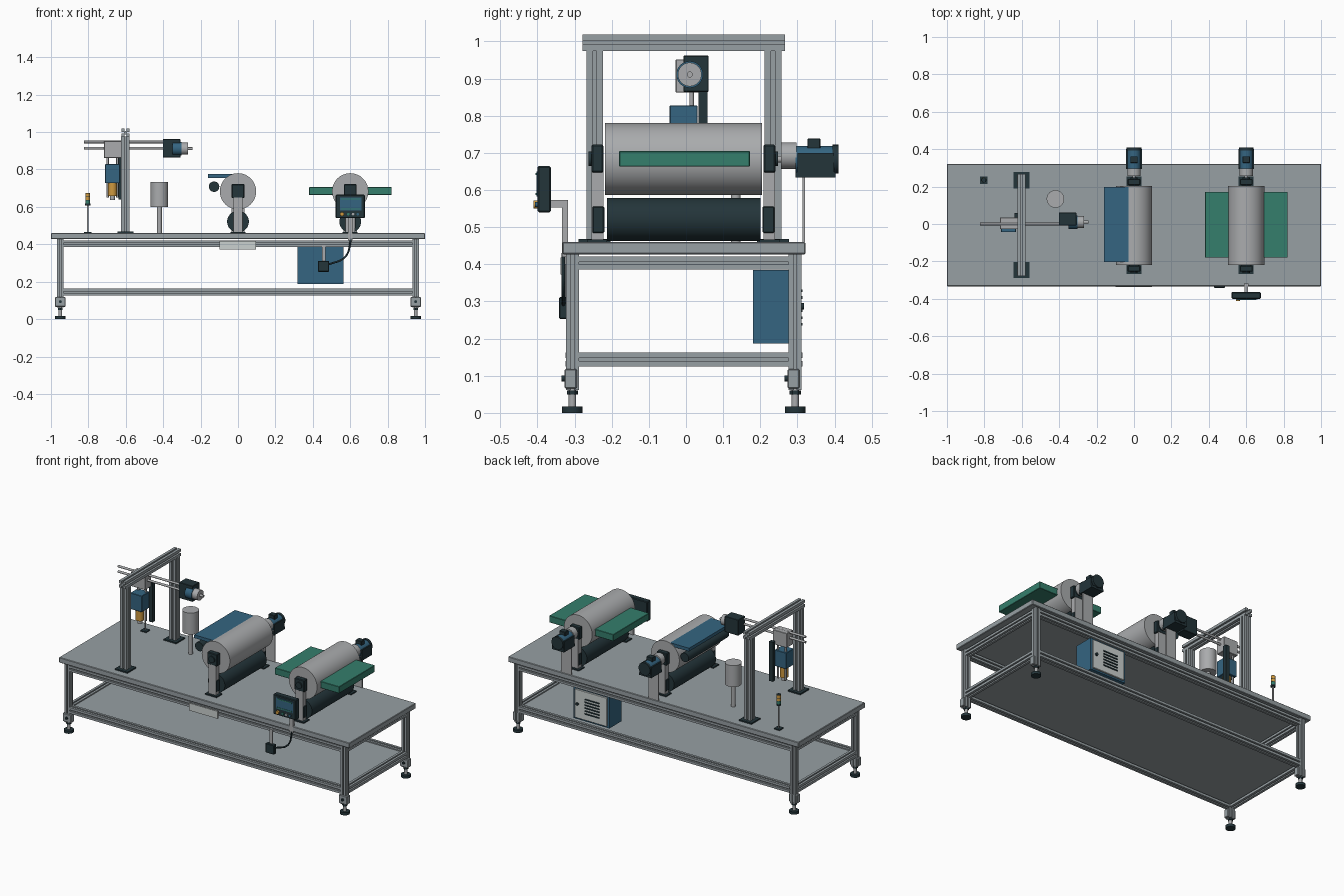
import bpy, bmesh
from math import radians
from mathutils import Vector

cube = bpy.data.objects.get("Cube")
if cube:
    bpy.data.objects.remove(cube, do_unlink=True)


def material(name, r, g, b):
    m = bpy.data.materials.new(name)
    m.use_nodes = True
    m.diffuse_color = (r, g, b, 1)
    m.node_tree.nodes["Principled BSDF"].inputs["Base Color"].default_value = (r, g, b, 1)
    return m


ALU = material("aluminium grey", .31, .35, .37)
STEEL = material("steel grey", .40, .41, .42)
DARK = material("dark slate", .017, .035, .042)
BLUE = material("machine blue", .035, .13, .22)
GREEN = material("belt green", .035, .21, .15)
ORANGE = material("amber", .62, .32, .05)
LIGHT = material("pale panel", .60, .64, .63)

AXES = {"x": (0, radians(90), 0), "y": (radians(90), 0, 0), "z": (0, 0, 0)}


def box(name, mat, x, y, z, bevel=0):
    """Box spanning the (min, max) pairs x, y, z."""
    bm = bmesh.new()
    bmesh.ops.create_cube(bm, size=1)
    for v in bm.verts:
        v.co = Vector([(a + b) / 2 + c * (b - a) for c, (a, b) in zip(v.co, (x, y, z))])
    if bevel:
        bmesh.ops.bevel(bm, geom=bm.edges[:], offset=bevel, segments=1, affect="EDGES")
    return finish(name, mat, bm)


def finish(name, mat, bm):
    bmesh.ops.recalc_face_normals(bm, faces=bm.faces)
    me = bpy.data.meshes.new(name)
    bm.to_mesh(me)
    bm.free()
    me.materials.append(mat)
    ob = bpy.data.objects.new(name, me)
    bpy.context.collection.objects.link(ob)
    return ob


def cyl(name, mat, axis, r, centre, span, sides=32):
    """Cylinder along an axis; centre gives the other two coordinates in order."""
    i = "xyz".index(axis)
    loc = list(centre)
    loc.insert(i, sum(span) / 2)
    bpy.ops.mesh.primitive_cylinder_add(vertices=sides, radius=r, depth=span[1] - span[0],
                                        location=loc, rotation=AXES[axis])
    ob = bpy.context.object
    ob.name = name
    ob.data.materials.append(mat)
    bpy.ops.object.shade_smooth_by_angle(angle=radians(35))
    return ob


def slotted(name, axis, size, centre, span):
    """Slotted square extrusion along an axis."""
    h, s, d = size / 2, size * .11, size * .3
    side = [(h, -h), (h, -s), (h - d, -s), (h - d, s), (h, s)]
    outline = []
    for _ in range(4):
        outline += side
        side = [(-v, u) for u, v in side]
    i = "xyz".index(axis)
    bm = bmesh.new()
    verts = []
    for u, v in outline:
        co = [centre[0] + u, centre[1] + v]
        co.insert(i, span[0])
        verts.append(bm.verts.new(co))
    face = bm.faces.new(verts)
    new = bmesh.ops.extrude_face_region(bm, geom=[face])["geom"]
    step = [0, 0, 0]
    step[i] = span[1] - span[0]
    bmesh.ops.translate(bm, vec=step, verts=[g for g in new if isinstance(g, bmesh.types.BMVert)])
    return finish(name, ALU, bm)


# Table top, shelf and frame
Y0, Y1 = -.306, .294
box("table_top", ALU, (-1, 1), (-.333, .322), (.427, .46), .003)
box("lower_shelf", ALU, (-.95, .95), (Y0, Y1), (.148, .156))
for y in (Y0, Y1):
    slotted("upper_long_rail", "x", .035, (y, .403), (-.933, .933))
    slotted("lower_long_rail", "x", .038, (y, .144), (-.933, .933))
    for x in (-.95, .95):
        slotted("leg", "z", .035, (x, y), (.062, .427))
        box("foot_bracket", ALU, (x - .028, x + .028), (y - .021, y + .012), (.066, .118), .003)
        cyl("bracket_bolt", DARK, "y", .008, (x, .093), (y - .029, y - .02), 12)
        cyl("foot_stem", STEEL, "z", .010, (x, y), (.012, .07), 16)
        cyl("foot_nut", DARK, "z", .015, (x, y), (.05, .06), 6)
        cyl("foot_pad", DARK, "z", .028, (x, y), (0, .017), 24)
for x in (-.95, .95):
    slotted("upper_cross_rail", "y", .035, (x, .403), (Y0 + .017, Y1 - .017))
    slotted("lower_cross_rail", "y", .038, (x, .144), (Y0 + .017, Y1 - .017))
box("name_panel", LIGHT, (-.1, .097), (-.338, -.331), (.372, .418))

# Gantry
GX = -.602
for y in (-.246, .234):
    slotted("gantry_post", "z", .045, (GX, y), (.46, .975))
    box("gantry_base", DARK, (GX - .043, GX + .043), (y - .043, y + .043), (.459, .468))
slotted("gantry_beam", "y", .044, (GX, .996), (-.278, .266))

# Sliding head on its rods
for z in (.914, .947):
    cyl("slide_rod", STEEL, "x", .007, (.0, z), (-.824, -.36), 16)
box("carriage", STEEL, (-.717, -.62), (-.028, .034), (.862, .952), .002)
box("slide_bar", DARK, (-.638, -.612), (.034, .058), (.64, .885))
box("head_body", BLUE, (-.711, -.632), (-.044, .031), (.727, .828), .002)
cyl("head_nozzle", ORANGE, "z", .024, (-.671, -.006), (.658, .728))
cyl("nozzle_tip", STEEL, "z", .014, (-.671, -.006), (.636, .66))
for x in (-.697, -.645):
    cyl("head_guide", STEEL, "z", .006, (x, .015), (.65, .865), 12)
box("drive_box", DARK, (-.402, -.308), (-.007, .061), (.864, .962), .002)
cyl("drive_motor", BLUE, "x", .036, (.01, .911), (-.35, -.303))
cyl("drive_flange", STEEL, "x", .032, (.01, .911), (-.304, -.266))
cyl("drive_shaft", STEEL, "x", .008, (.01, .911), (-.268, -.244), 16)

# Pedestal canister
cyl("canister_post", STEEL, "z", .013, (-.42, .134), (.46, .605), 20)
cyl("canister", STEEL, "z", .047, (-.42, .134), (.60, .733), 40)

# Signal light
BEACON = (-.803, .235)
box("beacon_base", DARK, (-.823, -.783), (.215, .255), (.459, .466))
cyl("beacon_pole", STEEL, "z", .005, BEACON, (.46, .612), 12)
cyl("beacon_socket", DARK, "z", .014, BEACON, (.608, .618), 20)
for n, mat in enumerate((GREEN, ORANGE, ORANGE)):
    z = .618 + n * .019
    cyl("beacon_lamp", mat, "z", .013, BEACON, (z, z + .016), 20)
    cyl("beacon_ring", DARK, "z", .0125, BEACON, (z + .015, z + .0195), 20)


# Drum stations
def station(x):
    def about(w):
        return (x - w, x + w)

    cyl("drum", STEEL, "y", .097, (x, .683), (-.218, .204), 64)
    cyl("lower_roller", DARK, "y", .058, (x, .521), (-.212, .200), 48)
    for y, s in ((-.222, -1), (.208, 1)):
        def out(a, b):
            return tuple(sorted((y + s * a, y + s * b)))
        box("roller_pillar", STEEL, about(.025), out(0, .032), (.46, .65))
        box("lower_bearing", DARK, about(.028), out(-.002, .03), (.484, .556), .003)
        box("upper_bearing", DARK, about(.034), out(0, .033), (.647, .722), .004)
        cyl("bearing_cap", DARK, "y", .02, (x, .684), out(.03, .04), 24)
        box("pillar_base", DARK, about(.04), out(-.01, .045), (.459, .467))
    # Geared motor and its support
    cyl("motor_shaft", STEEL, "y", .009, (x, .683), (.238, .262), 16)
    cyl("gearbox", STEEL, "y", .036, (x, .692), (.256, .297))
    cyl("motor_body", BLUE, "y", .036, (x, .683), (.295, .395))
    cyl("motor_cover", DARK, "y", .039, (x, .683), (.394, .41))
    box("motor_tray", DARK, about(.042), (.295, .402), (.634, .648))
    for s in (-1, 1):
        a, b = sorted((x + s * .034, x + s * .042))
        box("motor_side", DARK, (a, b), (.3, .398), (.645, .70))
    box("terminal_box", DARK, about(.02), (.327, .362), (.71, .739), .002)
    box("motor_support", STEEL, about(.035), (.313, .32), (.46, .68))


for station_x in (0, .6):
    station(station_x)

# Feed plates beside the drums
box("feed_plate", BLUE, (-.16, 0), (-.203, .199), (.755, .775))
cyl("feed_roller", DARK, "y", .028, (-.128, .708), (-.2, .196), 32)
box("belt_table", GREEN, (.38, .822), (-.18, .172), (.663, .705), .002)

# Operator panel on its arm
box("panel_housing", DARK, (.522, .678), (-.4, -.364), (.54, .665), .004)
box("panel_screen", BLUE, (.545, .66), (-.403, -.399), (.582, .65))
box("screen_strip", GREEN, (.552, .653), (-.405, -.402), (.64, .646))
box("screen_footer", GREEN, (.552, .653), (-.405, -.402), (.586, .592))
cyl("stop_button", ORANGE, "y", .011, (.556, .561), (-.411, -.399), 20)
for x, mat in ((.59, GREEN), (.615, STEEL), (.64, BLUE)):
    cyl("push_button", mat, "y", .007, (x, .561), (-.406, -.399), 16)
box("panel_arm", STEEL, (.59, .61), (-.366, -.32), (.553, .573))
box("panel_stem", STEEL, (.588, .612), (-.334, -.318), (.42, .573))

# Junction box and cable
box("junction_box", DARK, (.428, .487), (-.342, -.318), (.253, .312), .003)
box("junction_bracket", STEEL, (.448, .467), (-.33, -.322), (.31, .40))
cable = bpy.data.curves.new("panel_cable", "CURVE")
cable.dimensions = "3D"
cable.bevel_depth = .005
cable.bevel_resolution = 2
cable.materials.append(DARK)
spline = cable.splines.new("BEZIER")
spline.bezier_points.add(2)
for p, co in zip(spline.bezier_points, ((.48, -.33, .29), (.575, -.33, .335), (.605, -.33, .43))):
    p.co = co
    p.handle_left_type = p.handle_right_type = "AUTO"
bpy.context.collection.objects.link(bpy.data.objects.new("panel_cable", cable))

# Control cabinet with vented door
box("cabinet", BLUE, (.317, .564), (.18, .3), (.187, .385))
box("cabinet_door", LIGHT, (.33, .551), (.298, .309), (.197, .376), .002)
for n in range(6):
    z = .235 + n * .018
    box("door_vent", DARK, (.38, .48), (.307, .314), (z, z + .007))
cyl("door_lock", DARK, "y", .009, (.53, .287), (.305, .317), 16)
